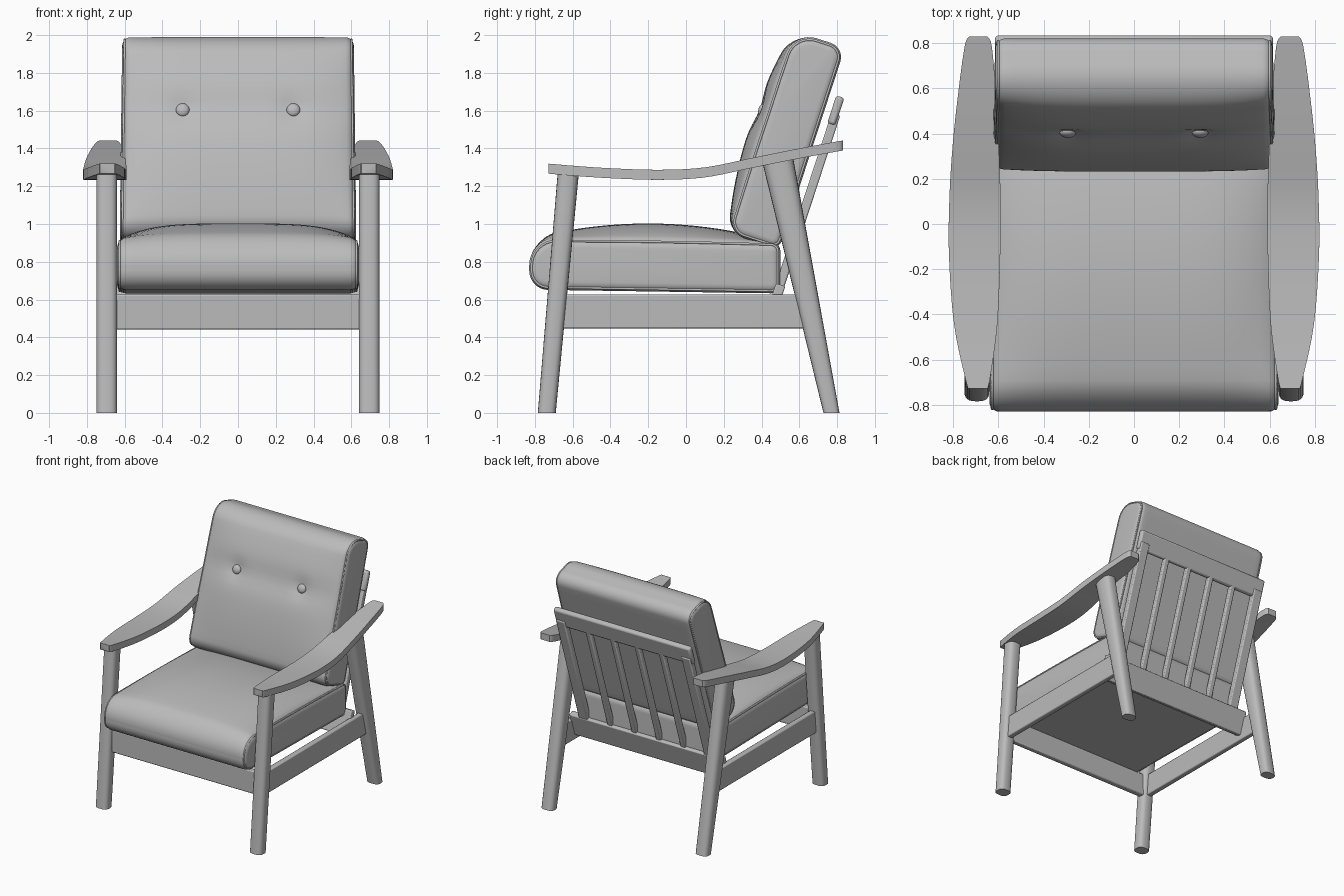
import bpy, bmesh, math
from mathutils import Vector, Matrix

if "Cube" in bpy.data.objects:
    bpy.data.objects.remove(bpy.data.objects["Cube"], do_unlink=True)

grey = bpy.data.materials.new("plain grey")
grey.use_nodes = True
grey.diffuse_color = (0.5, 0.5, 0.5, 1)
grey.node_tree.nodes["Principled BSDF"].inputs["Base Color"].default_value = (0.5, 0.5, 0.5, 1)

# Reclined frame of the backrest: U runs up the back, N points to the front
U = Vector((0, 0.31, 0.95)).normalized()
N = Vector((0, -0.95, 0.31)).normalized()


def finish(name, bm, angle=35, bevel=0):
    bmesh.ops.recalc_face_normals(bm, faces=bm.faces)
    mesh = bpy.data.meshes.new(name)
    bm.to_mesh(mesh)
    bm.free()
    mesh.materials.append(grey)
    mesh.polygons.foreach_set("use_smooth", [True] * len(mesh.polygons))
    mesh.set_sharp_from_angle(angle=math.radians(angle))
    obj = bpy.data.objects.new(name, mesh)
    bpy.context.collection.objects.link(obj)
    if bevel:
        mod = obj.modifiers.new("soft edges", "BEVEL")
        mod.width, mod.segments = bevel, 2
        mod.limit_method, mod.angle_limit = "ANGLE", math.radians(40)
    return obj


def loft(name, rings, angle=35, bevel=0):
    """Skin a list of equal-length point rings and cap both ends."""
    bm = bmesh.new()
    loops = [[bm.verts.new(p) for p in ring] for ring in rings]
    for a, b in zip(loops, loops[1:]):
        for i in range(len(a)):
            j = (i + 1) % len(a)
            bm.faces.new((a[i], a[j], b[j], b[i]))
    bm.faces.new(loops[0])
    bm.faces.new(loops[-1])
    return finish(name, bm, angle, bevel)


def box(name, low, high, axes=None, bevel=0.008):
    """Box between two corners, optionally in the reclined (x, N, U) frame."""
    bm = bmesh.new()
    bmesh.ops.create_cube(bm, size=1)
    for v in bm.verts:
        p = Vector([l + (h - l) * (c + 0.5) for l, h, c in zip(low, high, v.co)])
        v.co = Vector((p.x, 0, 0)) + axes[0] * p.y + axes[1] * p.z if axes else p
    return finish(name, bm, bevel=bevel)


def leg(name, x, foot, top):
    """Rounded tapered leg; each end is (y, z, depth)."""
    rings = []
    for y, z, depth in (foot, top):
        ring = []
        for k in range(24):
            a = math.tau * k / 24
            c, s = [math.copysign(abs(f) ** 0.7, f) for f in (math.cos(a), math.sin(a))]
            ring.append((x + 0.055 * c, y + depth / 2 * s, z + (y - 0.45) * 0.1 * (z > 1)
                         + depth / 2 * s * 0.25 * (z > 1)))
        rings.append(ring)
    loft(name, rings)


def spline(points, steps=6):
    """Catmull-Rom interpolation through rows of numbers."""
    rows = [Vector(p) for p in points]
    out = []
    for i in range(len(rows) - 1):
        a, b = rows[max(i - 1, 0)], rows[i]
        c, d = rows[i + 1], rows[min(i + 2, len(rows) - 1)]
        for k in range(steps):
            t = k / steps
            out.append(b + (c - a) * (t / 2) + (a * 2 - b * 5 + c * 4 - d) * (t * t / 2)
                       + (b * 3 - a - c * 3 + d) * (t ** 3 / 2))
    return out + [rows[-1]]


def cushion(name, hw, low, high, radii, dome, place, edge=0.045):
    """Boxed cushion: rounded section in (u, n) swept along x, domed on its +n face."""
    mid, half = (low[1] + high[1]) / 2, (high[1] - low[1]) / 2

    def section(x, inset):
        u0, n0, u1, n1 = low[0] + inset, low[1] + inset, high[0] - inset, high[1] - inset
        pts = []
        corners = ((u0, n0, 1, 1), (u1, n0, -1, 1), (u1, n1, -1, -1), (u0, n1, 1, -1))
        for i, (u, n, su, sn) in enumerate(corners):
            r = max(radii[i] - inset, 0.01)
            for k in range(9):
                a = math.pi + math.pi / 2 * (i + k / 8)
                pts.append(Vector((u + su * r + r * math.cos(a), n + sn * r + r * math.sin(a))))
        ring = []
        for i, p in enumerate(pts):
            q = pts[(i + 1) % len(pts)]
            parts = 20 if i % 9 == 8 else 1
            ring += [p.lerp(q, k / parts) for k in range(parts)]
        out = []
        for u, n in ring:
            w = max(0, (n - mid) / half)
            out.append(place(x, u, n + w * dome(x / hw, u)))
        return out

    ends = [math.pi / 2 * k / 6 for k in range(7)]
    side = [(hw - edge + edge * math.sin(a), edge * (1 - math.cos(a))) for a in ends]
    inner = hw - edge
    middle = [(inner * (k / 16 - 1), 0) for k in range(1, 32)]
    stations = [(-x, i) for x, i in reversed(side)] + middle + side
    loft(name, [section(x, i) for x, i in stations], angle=50)

    # Piping along both side seams
    for sign, word in ((1, "left"), (-1, "right")):
        data = bpy.data.curves.new(name + "_piping_" + word, "CURVE")
        data.dimensions, data.bevel_depth, data.bevel_resolution = "3D", 0.007, 1
        x, inset = side[3]
        ring = section(sign * x, inset)
        line = data.splines.new("POLY")
        line.points.add(len(ring) - 1)
        line.use_cyclic_u = True
        for pt, p in zip(line.points, ring):
            pt.co = (*p, 1)
        data.materials.append(grey)
        bpy.context.collection.objects.link(bpy.data.objects.new(data.name, data))


# Seat cushion
def seat_dome(x, u):
    return 0.09 * (1 - x ** 4) * max(0, 1 - ((u + 0.165) / 0.665) ** 2)


cushion("seat_cushion", 0.64, (-0.83, 0.64), (0.5, 0.91), (0.1, 0.05, 0.05, 0.14), seat_dome,
        lambda x, u, n: Vector((x, u, n - 0.015 * u)))


# Back cushion with a soft crease through the buttons
def back_dome(x, u):
    swell = 0.065 * max(0, 1 - ((u - 1.54) / 0.56) ** 2)
    crease = 0.02 * math.exp(-((u - 1.65) / 0.1) ** 2)
    dimple = sum(0.02 * math.exp(-((u - 1.65) / 0.06) ** 2 - ((x - c) / 0.1) ** 2)
                 for c in (-0.47, 0.47))
    return (swell - crease - dimple) * (1 - x ** 4)


cushion("back_cushion", 0.62, (0.975, -0.2), (2.1, 0.085), (0.05, 0.08, 0.13, 0.09), back_dome,
        lambda x, u, n: Vector((x * (1.03 - 0.02 * u), 0, 0)) + U * u + N * n)

for sign, word in ((1, "left"), (-1, "right")):
    # Button
    bm = bmesh.new()
    bmesh.ops.create_uvsphere(bm, u_segments=20, v_segments=12, radius=0.036)
    bmesh.ops.scale(bm, vec=(1, 1, 0.6), verts=bm.verts)
    turn = N.to_track_quat("Z", "Y").to_matrix().to_4x4()
    spot = U * 1.65 + N * 0.113 + Vector((sign * 0.293, 0, 0))
    bmesh.ops.transform(bm, matrix=Matrix.Translation(spot) @ turn, verts=bm.verts)
    finish("button_" + word, bm)

    # Legs
    leg("front_leg_" + word, sign * 0.695, (-0.737, 0, 0.095), (-0.622, 1.39, 0.115))
    leg("back_leg_" + word, sign * 0.695, (0.77, 0, 0.085), (0.485, 1.34, 0.16))

    # Armrest: rows of y, top height, inner x, outer x
    rows = [(-0.725, 1.32, 0.655, 0.73), (-0.7, 1.317, 0.64, 0.742), (-0.45, 1.298, 0.605, 0.795),
            (-0.15, 1.287, 0.592, 0.818), (0.1, 1.3, 0.59, 0.817), (0.35, 1.35, 0.598, 0.802),
            (0.6, 1.4, 0.612, 0.775), (0.79, 1.435, 0.63, 0.748), (0.83, 1.442, 0.65, 0.728)]
    rings = [[(sign * a, y, z), (sign * b, y, z), (sign * b, y, z - 0.053), (sign * a, y, z - 0.053)]
             for y, z, a, b in spline(rows)]
    loft("armrest_" + word, rings, bevel=0.01)

    # Side rail
    xs = sorted((sign * 0.675, sign * 0.72))
    box("side_rail_" + word, (xs[0], -0.68, 0.448), (xs[1], 0.63, 0.628))

    # Back stile
    xs = sorted((sign * 0.525, sign * 0.605))
    box("back_stile_" + word, (xs[0], -0.288, 0.65), (xs[1], -0.24, 1.75), (N, U))

# Cross rails
box("front_rail", (-0.66, -0.705, 0.442), (0.66, -0.66, 0.628))
box("back_rail", (-0.69, -0.292, 0.605), (0.69, -0.24, 0.8), (N, U))
box("top_rail", (-0.615, -0.28, 1.69), (0.615, -0.235, 1.845), (N, U), 0.015)

# Back slats
for k in range(4):
    x = 0.22 * (k - 1.5)
    box("back_slat_%d" % (k + 1), (x - 0.022, -0.28, 0.7), (x + 0.022, -0.24, 1.75), (N, U))
